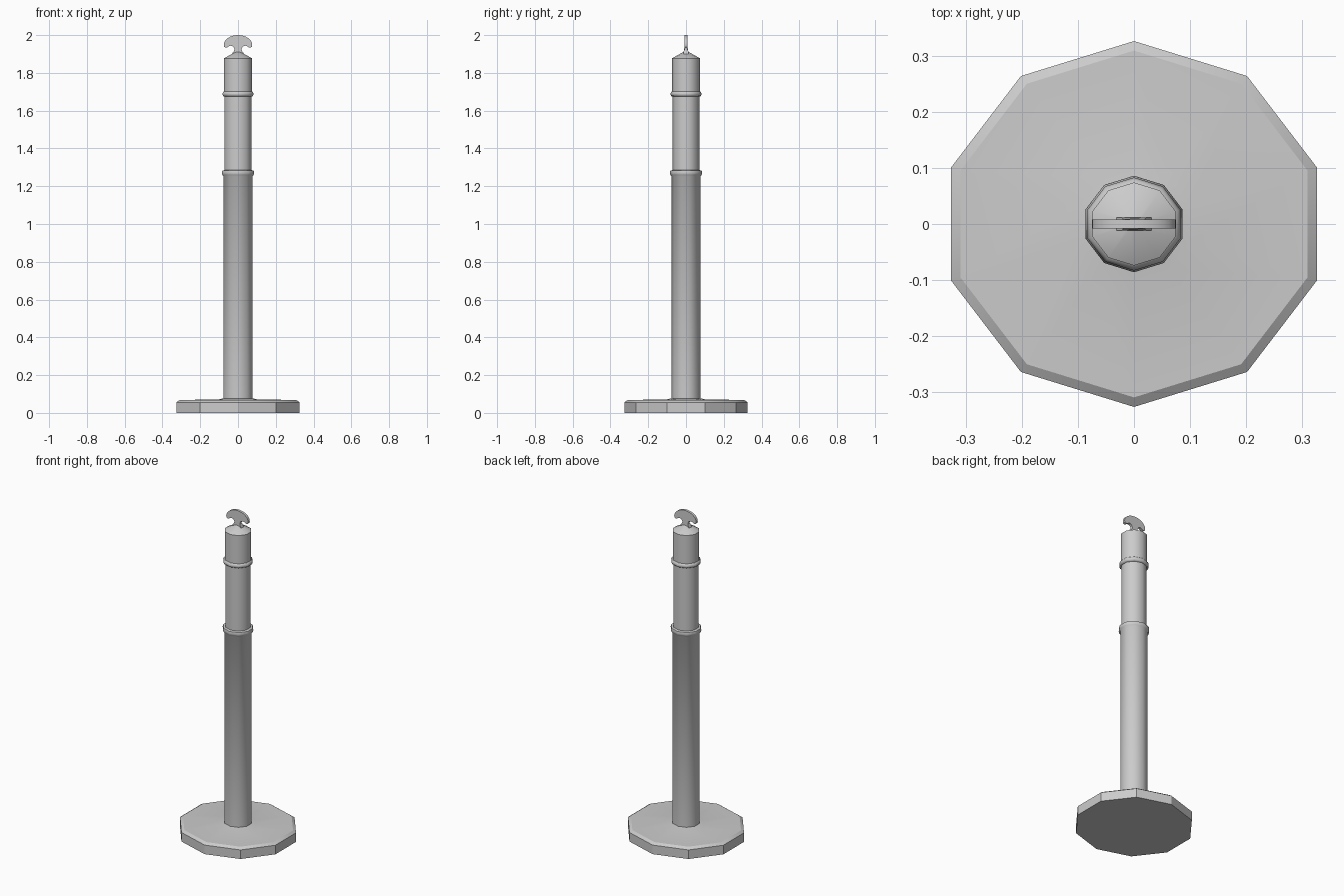
import bpy, bmesh
from math import sin, cos, pi, radians

if "Cube" in bpy.data.objects:
    bpy.data.objects.remove(bpy.data.objects["Cube"])

SIDES = 10
STRETCH = 1 / cos(radians(18))  # makes the decagon as wide in x as in y


def finish(name, bm, angle):
    bmesh.ops.recalc_face_normals(bm, faces=bm.faces)
    mesh = bpy.data.meshes.new(name)
    bm.to_mesh(mesh)
    bm.free()
    ob = bpy.data.objects.new(name, mesh)
    bpy.context.collection.objects.link(ob)
    bpy.ops.object.select_all(action='DESELECT')
    ob.select_set(True)
    bpy.context.view_layer.objects.active = ob
    bpy.ops.object.shade_smooth_by_angle(angle=radians(angle))
    return ob


def lathe(name, profile, angle):
    """Ten-sided turned part from (radius, height) points, capped at both ends."""
    bm = bmesh.new()
    rings = []
    for r, z in profile:
        rings.append([bm.verts.new((r * STRETCH * sin(2 * pi * i / SIDES),
                                    r * cos(2 * pi * i / SIDES), z))
                      for i in range(SIDES)])
    for a, b in zip(rings, rings[1:]):
        for i in range(SIDES):
            j = (i + 1) % SIDES
            bm.faces.new((a[i], a[j], b[j], b[i]))
    bm.faces.new(rings[0])
    bm.faces.new(rings[-1])
    return finish(name, bm, angle)


# Weighted foot with chamfered rim and low collar
lathe("base", [(0.326, 0), (0.326, 0.056), (0.309, 0.068), (0.10, 0.072), (0.077, 0.077)], 30)

# Lower post with rounded ring at its top
lathe("lower_post", [(0.077, 0.06), (0.077, 1.252), (0.083, 1.26), (0.086, 1.27),
                     (0.083, 1.282), (0.071, 1.286)], 50)

# Narrower upper post
lathe("upper_post", [(0.071, 1.28), (0.071, 1.69)], 50)

# Cap with bottom ring and conical top
lathe("cap", [(0.071, 1.674), (0.079, 1.678), (0.083, 1.688), (0.079, 1.698),
              (0.074, 1.702), (0.074, 1.877), (0.010, 1.913)], 50)

# Flat mushroom-shaped hook plate: half outline, mirrored
half = [(0.075 * sin(t), 1.948 + 0.052 * cos(t)) for t in [i * pi / 16 for i in range(1, 9)]]
half += [(0.073, 1.938), (0.066, 1.934), (0.057, 1.935)]
half += [(0.038 + 0.019 * cos(t), 1.925 + 0.019 * sin(t))
         for t in [radians(a) for a in (60, 90, 120, 150, 180, 210)]]
half += [(0.031, 1.903), (0.035, 1.885)]
outline = [(0, 2.0)] + half + [(-x, z) for x, z in reversed(half)]
bm = bmesh.new()
face = bm.faces.new([bm.verts.new((x, -0.008, z)) for x, z in outline])
moved = bmesh.ops.extrude_face_region(bm, geom=[face])["geom"]
bmesh.ops.translate(bm, vec=(0, 0.016, 0),
                    verts=[v for v in moved if isinstance(v, bmesh.types.BMVert)])
# Flare the neck where it meets the cap
for v in bm.verts:
    if v.co.z < 1.92:
        v.co.y *= 1.5
finish("hook_plate", bm, 40)
